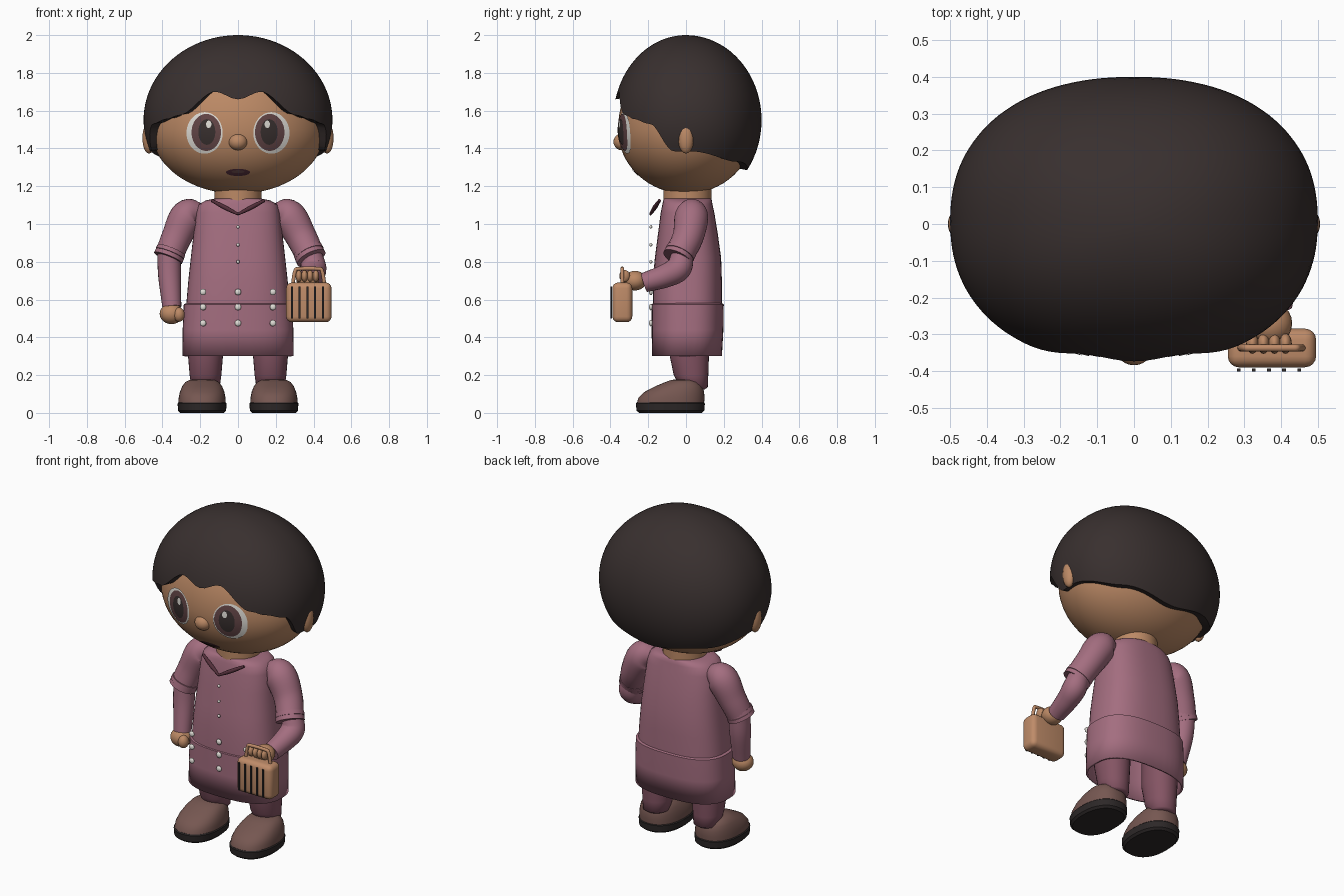
import bpy, bmesh
from math import sin, cos, acos, pi, sqrt, copysign, degrees, radians
from mathutils import Vector

if "Cube" in bpy.data.objects:
    bpy.data.objects.remove(bpy.data.objects["Cube"], do_unlink=True)


def material(name, r, g, b):
    m = bpy.data.materials.new(name)
    m.use_nodes = True
    m.diffuse_color = (r, g, b, 1)
    m.node_tree.nodes["Principled BSDF"].inputs["Base Color"].default_value = (r, g, b, 1)
    return m


skin = material("warm skin", .50, .25, .13)
dark_hair = material("dark hair", .040, .029, .028)
mauve = material("mauve cloth", .37, .155, .215)
plum = material("plum trousers", .23, .088, .125)
dark_plum = material("dark plum trim", .085, .028, .042)
brown = material("brown leather", .18, .095, .082)
black = material("black sole", .026, .021, .021)
white = material("off white", .74, .72, .67)
iris_brown = material("iris brown", .125, .060, .062)
tan = material("tan bag", .52, .26, .14)


def finish(name, bm, mat, angle=40):
    bmesh.ops.remove_doubles(bm, verts=bm.verts, dist=1e-5)
    bmesh.ops.recalc_face_normals(bm, faces=bm.faces)
    me = bpy.data.meshes.new(name)
    bm.to_mesh(me)
    bm.free()
    me.materials.append(mat)
    me.shade_smooth()
    me.set_sharp_from_angle(angle=radians(angle))
    ob = bpy.data.objects.new(name, me)
    bpy.context.collection.objects.link(ob)
    return ob


def loft(name, rings, mat, bottom=True, top=True, angle=40):
    bm = bmesh.new()
    rows = [[bm.verts.new(p) for p in ring] for ring in rings]
    n = len(rows[0])
    for a, b in zip(rows, rows[1:]):
        for i in range(n):
            bm.faces.new((a[i], a[(i + 1) % n], b[(i + 1) % n], b[i]))
    if bottom:
        bm.faces.new(rows[0])
    if top:
        bm.faces.new(rows[-1])
    return finish(name, bm, mat, angle)


def oval(z, rx, front, back, cx=0, power=2.6, n=48):
    """Rounded outline at height z, reaching from -front to back in y."""
    cy, ry, e = (back - front) / 2, (back + front) / 2, 2 / power
    ring = []
    for i in range(n):
        c, s = cos(2 * pi * i / n), sin(2 * pi * i / n)
        ring.append((cx + rx * copysign(abs(c) ** e, c), cy + ry * copysign(abs(s) ** e, s), z))
    return ring


def tube(name, points, mat, n=24, steps=6):
    """Round tube through (x, y, z, radius) points, smoothed between them."""
    p = [Vector(q) for q in points]
    p = [2 * p[0] - p[1]] + p + [2 * p[-1] - p[-2]]
    path = []
    for a, b, c, d in zip(p, p[1:], p[2:], p[3:]):
        for k in range(steps):
            t = k / steps
            path.append(.5 * (2 * b + (c - a) * t + (2 * a - 5 * b + 4 * c - d) * t * t
                              + (3 * b - a - 3 * c + d) * t ** 3))
    path.append(p[-2])
    rings, side = [], None
    for i, q in enumerate(path):
        axis = (path[min(i + 1, len(path) - 1)] - path[max(i - 1, 0)]).to_3d().normalized()
        if side is None:
            side = axis.orthogonal()
        side = (side - axis * side.dot(axis)).normalized()
        up = axis.cross(side)
        rings.append([q.to_3d() + q.w * (side * cos(2 * pi * j / n) + up * sin(2 * pi * j / n))
                      for j in range(n)])
    return loft(name, rings, mat)


def ball(name, centre, radii, mat, top=1, n=24):
    bm = bmesh.new()
    bmesh.ops.create_uvsphere(bm, u_segments=n, v_segments=n // 2, radius=1)
    for v in bm.verts:
        k = top if v.co.z > 0 else 1
        v.co = [c + r * a for c, r, a in zip(centre, (radii[0], radii[1], radii[2] * k), v.co)]
    return finish(name, bm, mat)


def box(name, centre, size, mat, bevel=0):
    bm = bmesh.new()
    bmesh.ops.create_cube(bm, size=1)
    for v in bm.verts:
        v.co = [c + s * a for c, s, a in zip(centre, size, v.co)]
    if bevel:
        bmesh.ops.bevel(bm, geom=bm.edges[:], offset=bevel, segments=4, profile=.5, affect='EDGES')
    return finish(name, bm, mat, 30)


# Head, with a taller upper half under the hair
HX, HY, HZ, MID, TOP = .46, .36, .34, 1.5, 1.24
ball("head", (0, 0, MID), (HX, HY, HZ), skin, TOP, 64)
ball("nose", (0, -.338, 1.435), (.05, .046, .045), skin)
loft("neck", [oval(z, .125, .12, .135, power=2) for z in (1.08, 1.2)], skin)


def face_plate(name, cx, cz, rx, rz, lift, mat, n=40):
    """Thin oval that follows the curve of the face."""
    rings = []
    for k in range(8):
        ring = []
        for i in range(n):
            x = cx + rx * k / 7 * cos(2 * pi * i / n)
            z = cz + rz * k / 7 * sin(2 * pi * i / n)
            h = (z - MID) / (HZ * TOP if z > MID else HZ)
            ring.append((x, -HY * sqrt(1 - (x / HX) ** 2 - h * h) - lift, z))
        rings.append(ring)
    return loft(name, rings, mat, False, False)


for s, side in ((-1, "right"), (1, "left")):
    face_plate(side + "_eye_white", s * .177, 1.482, .096, .11, .006, white)
    face_plate(side + "_iris", s * .168, 1.485, .078, .098, .009, iris_brown)
    face_plate(side + "_pupil", s * .165, 1.487, .045, .068, .012, dark_hair)
    face_plate(side + "_eye_glint", s * .155, 1.528, .014, .02, .015, white)
    ball(side + "_ear", (s * .472, 0, 1.455), (.034, .042, .082), skin)
face_plate("mouth", 0, 1.273, .064, .019, .004, dark_plum)
face_plate("teeth", 0, 1.277, .034, .008, .007, iris_brown)

# Hair cap: its lower edge is set by angle from the front
HAIRLINE = [(0, 1.66), (19, 1.70), (45, 1.575), (54, 1.555), (67, 1.53), (82, 1.385),
            (92, 1.385), (130, 1.33), (180, 1.285)]


def hairline(x, y):
    a = degrees(acos(-y / sqrt(x * x + y * y)))
    for (a0, z0), (a1, z1) in zip(HAIRLINE, HAIRLINE[1:]):
        if a <= a1 + .01:
            return z0 + (z1 - z0) * (1 - cos(pi * (a - a0) / (a1 - a0))) / 2
    return HAIRLINE[-1][1]


outline = oval(0, .5, .385, .4, power=2.25, n=128)
limits = [acos((hairline(x, y) - 1.55) / .45) for x, y, _ in outline]
hair = [[(x * sin(f * k / 28), y * sin(f * k / 28), 1.55 + .45 * cos(f * k / 28))
         for (x, y, _), f in zip(outline, limits)] for k in range(29)]
hair.append([(x * .85, y * .85, z + .01) for x, y, z in hair[-1]])
loft("hair", hair, dark_hair, False, False, 50)

# Dress: fitted bodice over an open skirt
loft("bodice", [oval(*q) for q in (
    (.56, .275, .176, .19), (.7, .263, .176, .19), (.82, .25, .165, .186), (.95, .235, .148, .168),
    (1.06, .222, .134, .15), (1.105, .207, .125, .14), (1.125, .17, .12, .137),
    (1.135, .12, .115, .13))], mauve, angle=60)
skirt = loft("skirt", [oval(*q) for q in (
    (.3, .295, .18, .19), (.44, .293, .182, .198), (.575, .287, .182, .2), (.582, .27, .17, .187))],
    mauve, bottom=False)
shell = skirt.modifiers.new("thickness", 'SOLIDIFY')
shell.thickness = .012
shell.offset = -1

# Collar points and buttons
for s, side in ((-1, "right"), (1, "left")):
    tube(side + "_collar", [(s * .14, -.14, 1.125, .008), (s * .07, -.165, 1.088, .012),
                            (0, -.188, 1.052, .007)], dark_plum, 10)
for z in (.985, .89, .80):
    ball("small_button", (0, -.186, z), (.009, .008, .009), white, n=12)
for z in (.64, .56, .475):
    for x in (-.185, 0, .185):
        ball("button", (x, -.186, z), (.017, .01, .017), white, n=16)

# Arms: the right hangs down, the left bends forward to carry the bag
tube("right_sleeve", [(-.19, .03, 1.07, .045), (-.265, .03, 1.045, .088), (-.325, .015, .93, .08),
                      (-.368, -.01, .825, .074)], mauve)
tube("left_sleeve", [(.19, .03, 1.07, .045), (.265, .03, 1.045, .088), (.335, .01, .93, .082),
                     (.388, -.045, .82, .076)], mauve)
for k in (0, 1):
    d = k * .022
    tube("right_cuff", [(-.362 + d * .4, -.006, .84 + d, .079), (-.37 + d * .4, -.01, .82 + d, .08)],
         mauve)
    tube("left_cuff", [(.378 - d * .4, -.035 + d * .5, .838 + d, .081),
                       (.388 - d * .4, -.045 + d * .5, .818 + d, .082)], mauve)
tube("right_forearm", [(-.365, 0, .84, .062), (-.362, -.01, .72, .06), (-.35, -.04, .56, .05)], mauve)
tube("left_forearm", [(.388, -.02, .83, .06), (.4, -.04, .765, .068), (.392, -.11, .725, .062),
                      (.378, -.22, .69, .052)], mauve)
ball("right_hand", (-.352, -.05, .525), (.063, .058, .055), skin)
ball("right_thumb", (-.312, -.085, .52), (.03, .032, .038), skin)
ball("left_hand", (.37, -.27, .70), (.06, .06, .052), skin)
for i in range(4):
    ball("left_finger", (.322 + i * .03, -.325, .725), (.017, .028, .032), skin, n=16)

# Bag with slats and a carrying loop
box("bag", (.375, -.337, .585), (.24, .105, .21), tan, .03)
tube("bag_handle", [(.29, -.337, .68, .01), (.302, -.337, .75, .01), (.325, -.337, .763, .01),
                    (.425, -.337, .763, .01), (.445, -.337, .75, .01), (.458, -.337, .68, .01)], tan, 12)
for i in range(5):
    box("bag_slat", (.285 + i * .041, -.397, .585), (.01, .008, .17), black)

# Legs and shoes
for s, side in ((-1, "right"), (1, "left")):
    loft(side + "_leg", [oval(*q, cx=s * .172, power=2.1, n=32) for q in (
        (.125, .055, .0, .1), (.135, .075, .03, .115), (.2, .084, .065, .118), (.32, .094, .09, .122),
        (.5, .095, .09, .122))], plum, angle=60)
    cx = s * .19
    loft(side + "_sole", [oval(*q, cx=cx, power=2.3) for q in (
        (0, .115, .248, .083), (.012, .127, .262, .097), (.05, .13, .265, .1), (.056, .124, .26, .095))],
        black)
    loft(side + "_shoe", [oval(*q, cx=cx, power=2.3) for q in (
        (.05, .125, .26, .096), (.08, .124, .252, .098), (.11, .118, .222, .096), (.14, .106, .165, .088),
        (.162, .09, .112, .07), (.174, .068, .08, .05), (.178, .03, .05, .02))], brown, angle=60)
